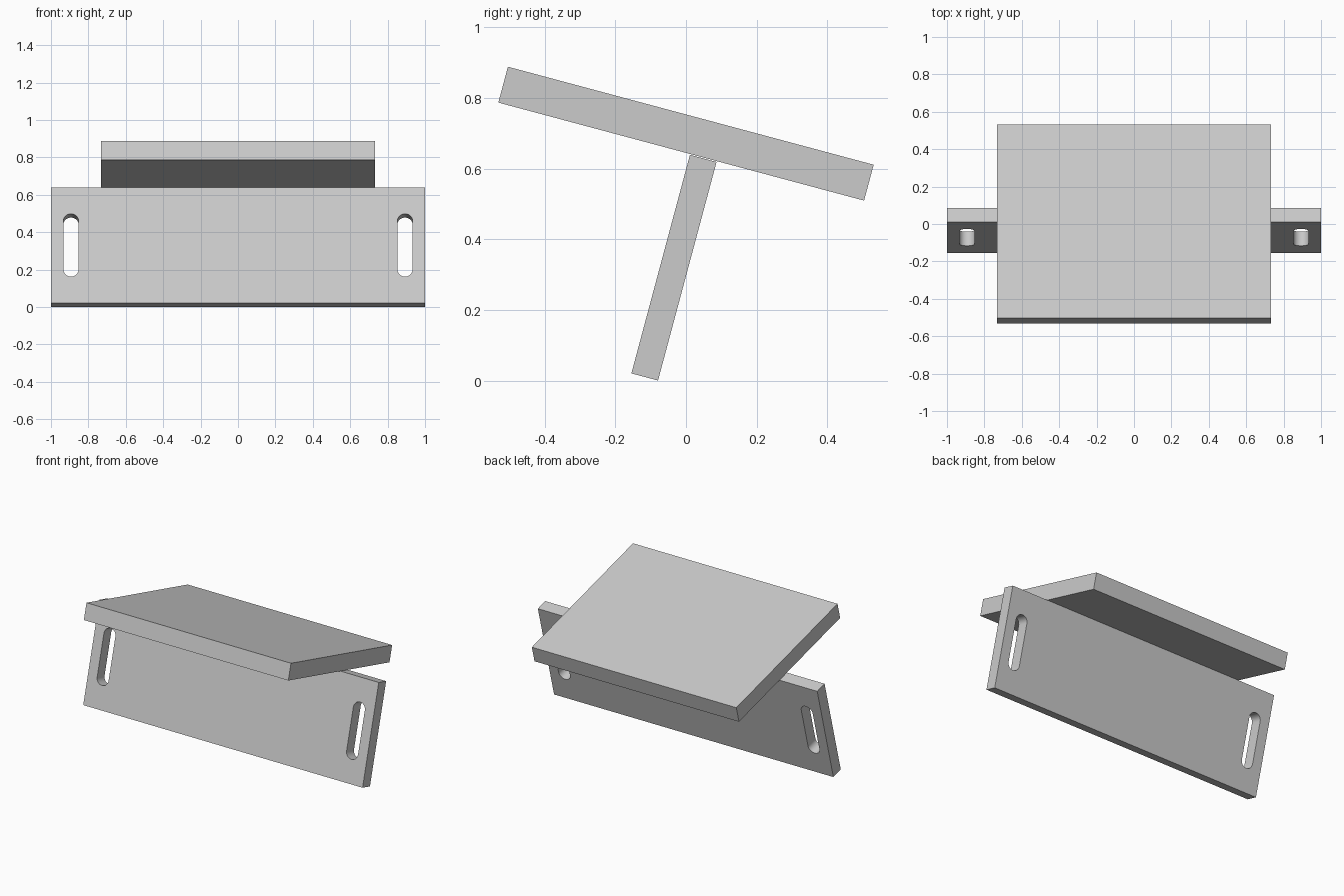
import bpy
import bmesh
from math import sin, cos, pi, radians

cube = bpy.data.objects.get("Cube")
if cube:
    bpy.data.objects.remove(cube, do_unlink=True)

TILT = radians(-15)

grey = bpy.data.materials.new("light_grey")
grey.use_nodes = True
grey.diffuse_color = (0.6, 0.6, 0.6, 1)
grey.node_tree.nodes["Principled BSDF"].inputs["Base Color"].default_value = (0.6, 0.6, 0.6, 1)


def add_object(name, bm, location):
    """Turn a bmesh into a tilted grey object."""
    bmesh.ops.recalc_face_normals(bm, faces=bm.faces)
    mesh = bpy.data.meshes.new(name)
    bm.to_mesh(mesh)
    bm.free()
    mesh.materials.append(grey)
    obj = bpy.data.objects.new(name, mesh)
    obj.location = location
    obj.rotation_euler.x = TILT
    bpy.context.collection.objects.link(obj)
    return obj


def board(name, size, location):
    bm = bmesh.new()
    bmesh.ops.create_cube(bm, size=1)
    bmesh.ops.scale(bm, vec=size, verts=bm.verts)
    return add_object(name, bm, location)


def add_slot(bm, x, radius, half_length, depth, steps=16):
    """Extrude a round-ended slot outline through the board."""
    verts = []
    for end in (0, 1):
        shift = (half_length - radius) * (1 - 2 * end)
        for i in range(steps + 1):
            a = pi * (end + i / steps)
            verts.append(bm.verts.new((x + radius * cos(a), -depth / 2, shift + radius * sin(a))))
    face = bm.faces.new(verts)
    out = bmesh.ops.extrude_face_region(bm, geom=[face], use_keep_orig=True)
    moved = [v for v in out["geom"] if isinstance(v, bmesh.types.BMVert)]
    bmesh.ops.translate(bm, vec=(0, depth, 0), verts=moved)


# Sloping top board
board("top_board", (1.464, 1.071, 0.105), (0, 0, 0.699))

# Wide support board that meets the underside of the top
SUPPORT_AT = (0, -0.034, 0.32)
support = board("support_board", (2, 0.078, 0.64), SUPPORT_AT)

# Vertical slots near both ends of the support
bm = bmesh.new()
for side in (-1, 1):
    add_slot(bm, side * 0.893, 0.041, 0.174, 0.3)
cutter = add_object("slot_cutter", bm, SUPPORT_AT)
cutter.hide_render = True

cut = support.modifiers.new("slots", 'BOOLEAN')
cut.operation = 'DIFFERENCE'
cut.solver = 'EXACT'
cut.object = cutter
bpy.ops.object.select_all(action='DESELECT')
bpy.context.view_layer.objects.active = support
support.select_set(True)
bpy.ops.object.modifier_apply(modifier=cut.name)
bpy.data.objects.remove(cutter, do_unlink=True)

# Round slot ends stay smooth, board edges stay sharp
bpy.ops.object.shade_smooth_by_angle(angle=radians(30))
